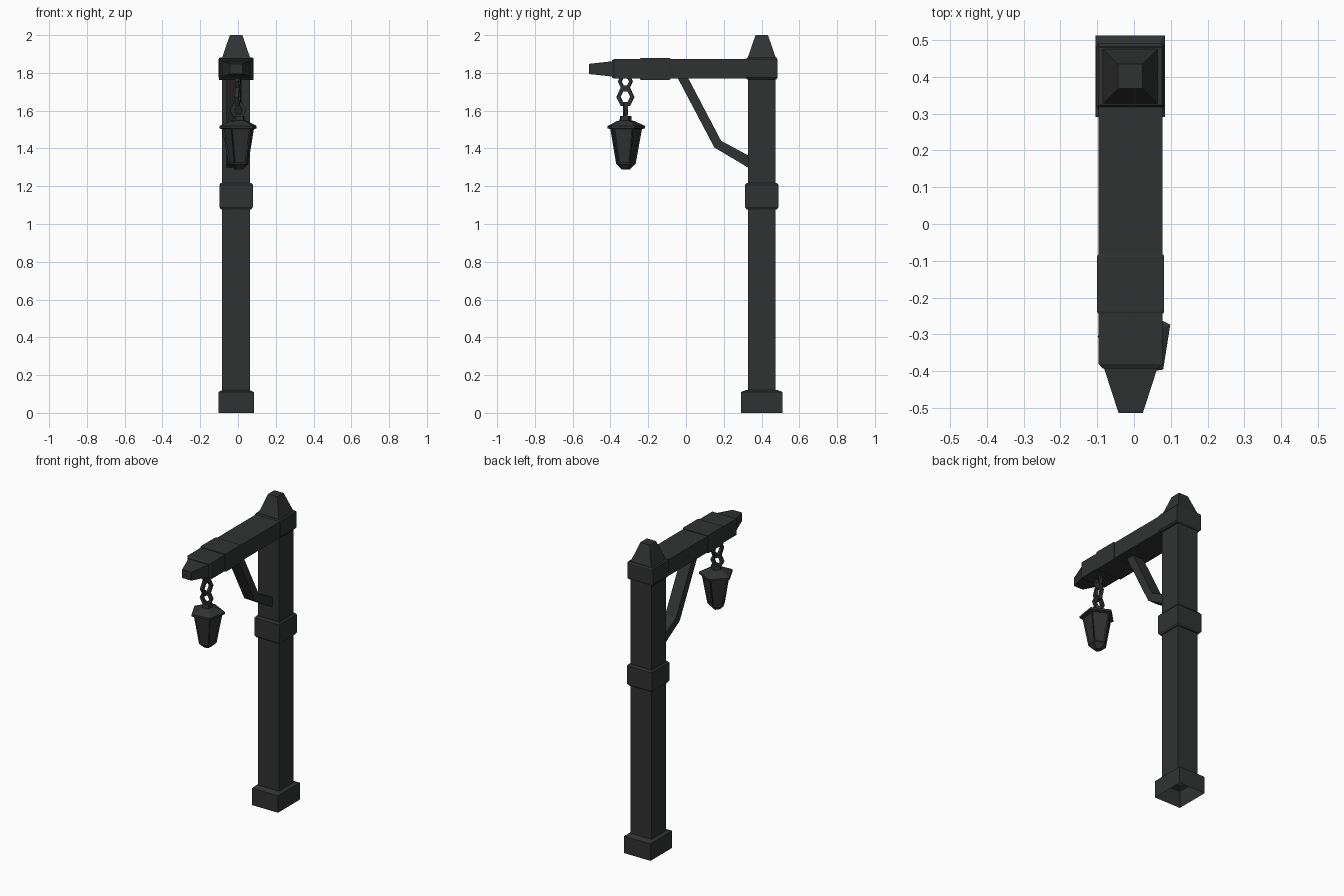
import bpy, bmesh, math
from mathutils import Vector

if "Cube" in bpy.data.objects:
    bpy.data.objects.remove(bpy.data.objects["Cube"])

iron = bpy.data.materials.new("dark_iron")
iron.diffuse_color = (0.03, 0.031, 0.031, 1)
iron.use_nodes = True
iron.node_tree.nodes["Principled BSDF"].inputs["Base Color"].default_value = iron.diffuse_color


def finish(name, bm):
    bmesh.ops.recalc_face_normals(bm, faces=bm.faces)
    me = bpy.data.meshes.new(name)
    bm.to_mesh(me)
    bm.free()
    me.materials.append(iron)
    ob = bpy.data.objects.new(name, me)
    bpy.context.collection.objects.link(ob)
    return ob


def loft(rings, cap_start=True, cap_end=True):
    bm = bmesh.new()
    vs = [[bm.verts.new(p) for p in r] for r in rings]
    n = len(rings[0])
    sides = []
    for a, b in zip(vs, vs[1:]):
        sides.append([bm.faces.new((a[i], a[(i + 1) % n], b[(i + 1) % n], b[i])) for i in range(n)])
    if cap_start:
        bm.faces.new(vs[0][::-1])
    if cap_end:
        bm.faces.new(vs[-1])
    return bm, sides


CORNERS = [(-1, -1), (1, -1), (1, 1), (-1, 1)]
PX, PY = -0.01, 0.401      # mast axis


def mast_ring(z, hx, hy):
    return [(PX + sx * hx, PY + sy * hy, z) for sx, sy in CORNERS]


# mast: foot, shaft, collar, cap and finial in one shell, open underneath
mast = [(0, .094, .111), (.11, .094, .111), (.12, .074, .085), (.121, .074, .074),
        (1.077, .074, .074), (1.077, .08, .08), (1.09, .089, .089), (1.207, .089, .089),
        (1.218, .08, .08), (1.218, .074, .074), (1.765, .074, .074), (1.765, .084, .077),
        (1.775, .092, .083), (1.873, .092, .083), (1.881, .086, .078), (1.881, .074, .074),
        (2.0, .033, .033)]
bm, _ = loft([mast_ring(*r) for r in mast], cap_start=False)
finish("mast", bm)


def beam_ring(y, hx, hz):
    return [(-.009 + sx * hx, y, 1.821 + sz * hz) for sx, sz in CORNERS]


# arm with band and tapered tip
arm = [(.34, .087, .052), (-.083, .087, .052), (-.083, .089, .056), (-.088, .091, .058),
       (-.238, .091, .058), (-.243, .089, .056), (-.243, .087, .052), (-.38, .087, .052),
       (-.393, .076, .045), (-.393, .072, .04), (-.513, .033, .027)]
bm, _ = loft([beam_ring(*r) for r in arm])
finish("arm", bm)

# bent brace between arm and mast
path = [((-.045, 1.775), (.01, 1.775)), ((.15, 1.405), (.186, 1.44)), ((.335, 1.295), (.335, 1.36))]
X0, X1 = -.06, .018
bm, _ = loft([[(X0, *a), (X1, *a), (X1, *b), (X0, *b)] for a, b in path])
finish("brace", bm)

# five-sided lantern
LX, LY = .005, -.321


def lantern_ring(z, r):
    return [(LX + r * math.cos(math.radians(27 + 72 * i)),
             LY + r * math.sin(math.radians(27 + 72 * i)), z) for i in range(5)]


bm, sides = loft([lantern_ring(*r) for r in
                  [(1.288, .022), (1.318, .055), (1.508, .09)]])
bmesh.ops.recalc_face_normals(bm, faces=bm.faces)
bmesh.ops.inset_individual(bm, faces=sides[1], thickness=.01, depth=-.006)
finish("lantern_body", bm)

bm, _ = loft([lantern_ring(*r) for r in
              [(1.502, .09), (1.506, .105), (1.519, .105), (1.545, .05), (1.548, .034), (1.572, .032)]])
finish("lantern_lid", bm)


# chain links: six-sided rings of square bar
def link(name, z, angle, r=.04, t=.012):
    bm = bmesh.new()
    ax = Vector((math.cos(angle), math.sin(angle), 0))
    side = Vector((-math.sin(angle), math.cos(angle), 0))
    vs = []
    for i in range(6):
        a = math.radians(60 * i)
        out = ax * math.cos(a) + Vector((0, 0, math.sin(a) * 1.2))
        vs.append([bm.verts.new(Vector((LX - .005, LY, z)) + out * (r + dr * t) + side * (ds * t))
                   for dr, ds in CORNERS])
    for i in range(6):
        a, b = vs[i], vs[(i + 1) % 6]
        for j in range(4):
            k = (j + 1) % 4
            bm.faces.new((a[j], a[k], b[k], b[j]))
    finish(name, bm)


link("chain_link_top", 1.755, math.radians(80), .03, .009)
link("chain_link_middle", 1.673, math.radians(80), .037, .01)
link("chain_link_bottom", 1.602, math.radians(5), .032, .01)
